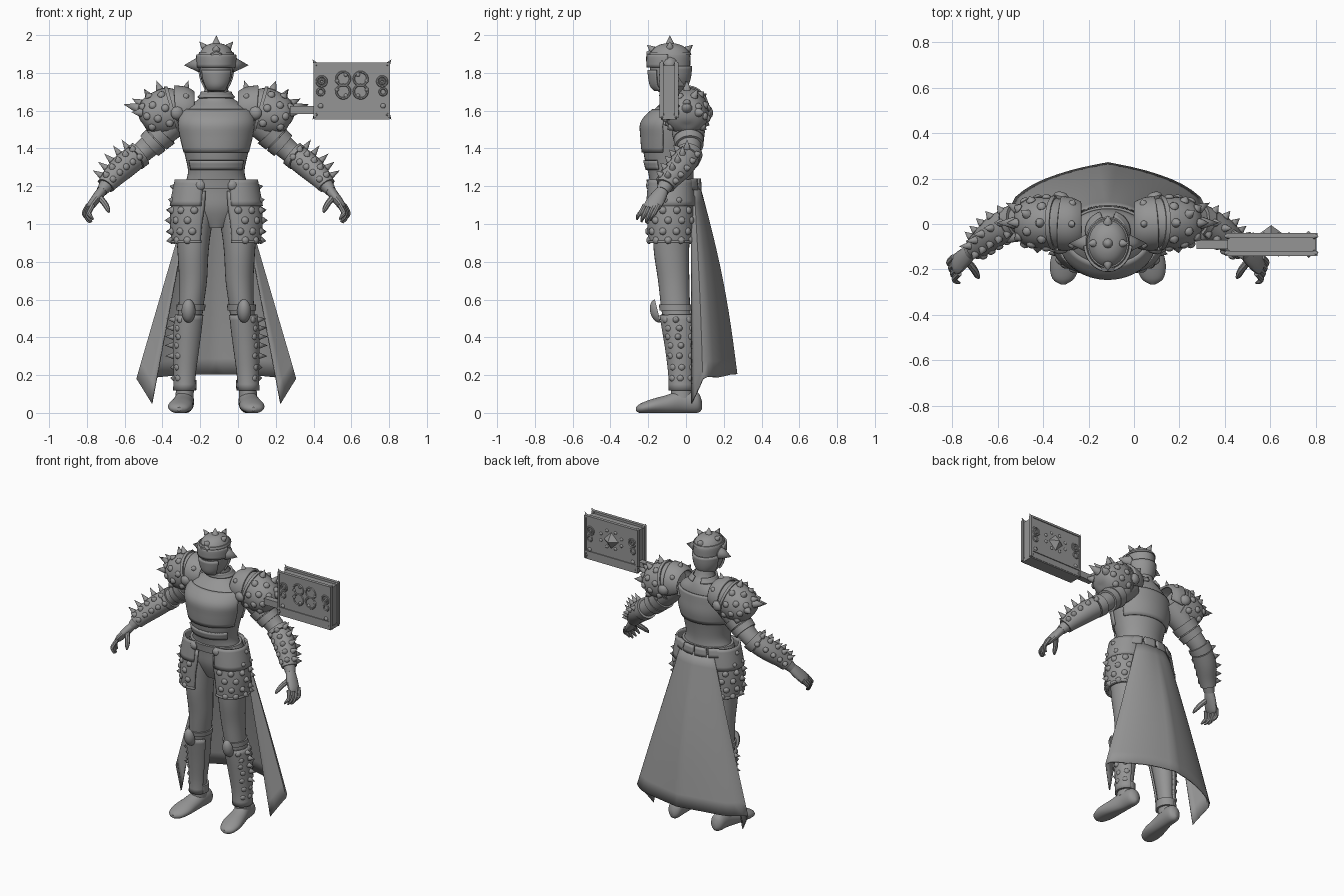
import bpy, bmesh, math, random
from mathutils import Vector, Matrix

random.seed(4)
cube = bpy.data.objects.get("Cube")
if cube:
    bpy.data.objects.remove(cube)

CX = -0.115                       # body centre line
X, Y, Z = Vector((1, 0, 0)), Vector((0, 1, 0)), Vector((0, 0, 1))
made = []
grey = bpy.data.materials.new("plain_grey")
grey.use_nodes = True
grey.diffuse_color = (0.3, 0.3, 0.3, 1)
grey.node_tree.nodes["Principled BSDF"].inputs["Base Color"].default_value = (0.3, 0.3, 0.3, 1)


def finish(name, bm, mirror=False, thick=0, x0=CX, merge=False):
    if not thick:
        bmesh.ops.recalc_face_normals(bm, faces=bm.faces)
    me = bpy.data.meshes.new(name)
    bm.to_mesh(me)
    bm.free()
    me.materials.append(grey)
    ob = bpy.data.objects.new(name, me)
    ob.location.x = x0
    bpy.context.collection.objects.link(ob)
    if mirror:
        ob.modifiers.new("Mirror", 'MIRROR').use_mirror_merge = merge
    if thick:
        sol = ob.modifiers.new("Solidify", 'SOLIDIFY')
        sol.thickness, sol.offset = thick, 0
    made.append(ob)
    return ob


def sample(secs, t):
    """Smooth interpolation through the sections."""
    i = max(0, min(int(t), len(secs) - 2))
    f = t - i
    p = [secs[max(0, min(k, len(secs) - 1))] for k in range(i - 1, i + 3)]
    return [0.5 * (2 * b + (c - a) * f + (2 * a - 5 * b + 4 * c - d) * f * f
                   + (3 * b - a - 3 * c + d) * f ** 3) for a, b, c, d in zip(*p)]


def point(secs, t, ang, axis, off=0):
    x, y, z, a, b = sample(secs, t)
    u, v = X, (Y if axis == 'Z' else Z)
    if axis == 'P':               # rings square to the path
        d = Vector(sample(secs, t + .05)[:3]) - Vector(sample(secs, t - .05)[:3])
        d.normalize()
        v = (Y - d * d.y).normalized()
        u = d.cross(v)
    r = math.radians(ang)
    return Vector((x, y, z)) + u * (max(a, .001) + off) * math.cos(r) + v * (max(b, .001) + off) * math.sin(r)


def loft(name, secs, axis='Z', t0=0, t1=None, off=0, a0=0, a1=360, mirror=False, n=28, thick=0, flat=False):
    t1 = len(secs) - 1 if t1 is None else t1
    full = a1 - a0 == 360
    steps = max(2, math.ceil((t1 - t0) * 4))
    bm = bmesh.new()
    rows = []
    for j in range(steps + 1):
        t = t0 + (t1 - t0) * j / steps
        row = [point(secs, t, a0 + (a1 - a0) * k / n, axis, off) for k in range(n if full else n + 1)]
        if flat:
            for p in row:
                p.z = max(p.z, 0)
        rows.append([bm.verts.new(p) for p in row])
    for r, s in zip(rows, rows[1:]):
        for k in range(n):
            m = (k + 1) % len(r)
            bm.faces.new((r[k], r[m], s[m], s[k]))
    if full:
        bm.faces.new(rows[0])
        bm.faces.new(rows[-1])
    return finish(name, bm, mirror, 0 if full else (thick or .012))


def add_spike(bm, p, nrm, r, h):
    """A pointed cone on a round foot, or a round stud when h is 0."""
    m = Matrix.Translation(p) @ nrm.to_track_quat('Z', 'Y').to_matrix().to_4x4()
    bmesh.ops.create_uvsphere(bm, u_segments=10, v_segments=6, radius=r, matrix=m @ Matrix.Diagonal((1, 1, .65, 1)))
    if h:
        bmesh.ops.create_cone(bm, segments=10, radius1=r * .92, radius2=0, depth=h,
                              matrix=m @ Matrix.Translation((0, 0, h / 2 + r * .2)))


def spikes(name, secs, spots, axis='Z', off=0, mirror=True):
    bm = bmesh.new()
    for t, ang, r, h in spots:
        p = point(secs, t, ang, axis, off)
        nrm = (point(secs, t + .05, ang, axis) - point(secs, t - .05, ang, axis)).cross(
            point(secs, t, ang + 3, axis) - point(secs, t, ang - 3, axis))
        if nrm.dot(p - Vector(sample(secs, t)[:3])) < 0:
            nrm.negate()
        add_spike(bm, p, nrm.normalized(), r, h)
    return finish(name, bm, mirror)


def boxes(name, items, x0=0):
    bm = bmesh.new()
    for lo, hi in items:
        lo, hi = Vector(lo), Vector(hi)
        bmesh.ops.create_cube(bm, size=1, matrix=Matrix.Translation((lo + hi) / 2) @ Matrix.Diagonal((*(hi - lo), 1)))
    return finish(name, bm, x0=x0)


# Torso, breastplate and belt
torso = [(0, -.075, .98, .06, .06), (0, -.07, 1.08, .165, .105), (0, -.07, 1.18, .175, .115),
         (0, -.08, 1.27, .15, .12), (0, -.085, 1.36, .165, .137), (0, -.08, 1.46, .19, .152),
         (0, -.08, 1.54, .2, .15), (0, -.05, 1.61, .17, .115), (0, -.03, 1.66, .095, .08),
         (0, -.04, 1.70, .065, .066), (0, -.06, 1.77, .06, .065)]
loft("torso", torso, n=36)
loft("breastplate", torso, t0=4.2, t1=6.9, off=.004, a0=-165, a1=-15)
loft("backplate", torso, t0=4.4, t1=6.8, off=.004, a0=20, a1=160)
loft("belly_band", torso, t0=3.2, t1=3.75, off=.004, a0=-150, a1=-30)
loft("belt", torso, t0=2.05, t1=2.6, off=.016, n=36)
for k in range(4):
    loft("belt_pouch", torso, t0=2.0, t1=2.65, off=.028, a0=38 + 27 * k, a1=61 + 27 * k, n=6, thick=.02)
loft("collar", torso, t0=8.2, t1=9, off=.01, a0=-250, a1=70)
spikes("belt_discs", torso, [(2.25, -62, .03, 0)], off=.018)

# Helmet
head = [(0, -.09, 1.70, .04, .055), (0, -.088, 1.73, .062, .088), (0, -.085, 1.78, .083, .102),
        (0, -.085, 1.85, .09, .108), (0, -.085, 1.9, .088, .106), (0, -.085, 1.935, .067, .08),
        (0, -.085, 1.953, .036, .042), (0, -.085, 1.957, .001, .001)]
loft("helmet", head)
loft("face_mask", head, t0=.4, t1=2.5, off=.008, a0=-140, a1=-40)
loft("visor", head, t0=2.7, t1=3.9, off=.011, a0=-175, a1=-5)
loft("helmet_band", head, t0=3.9, t1=4.25, off=.006)
loft("neck_guard", head, t0=.6, t1=2.8, off=.004, a0=15, a1=165)
spikes("helmet_side_spikes", head, [(2.9, 0, .04, .07)], off=.004)
spikes("helmet_crown_spikes", head, [(4.6, -90, .02, .035), (4.6, 90, .02, .035), (5.1, 0, .018, .035),
                                     (5.1, 180, .018, .035)], mirror=False)
bm = bmesh.new()
add_spike(bm, Vector((0, -.085, 1.955)), Z, .022, .04)
bmesh.ops.create_cone(bm, cap_ends=True, segments=6, radius1=.036, radius2=.028, depth=.02,
                      matrix=Matrix.Translation((0, -.198, 1.885)) @ Matrix.Rotation(math.pi / 2, 4, 'X'))
finish("crown_spike_and_brow_plate", bm)

# Arms and gauntlets
arm = [(.17, .005, 1.59, .08, .085), (.24, .01, 1.525, .078, .082), (.32, .015, 1.445, .064, .068),
       (.405, .015, 1.37, .056, .058), (.49, -.03, 1.305, .058, .06), (.555, -.085, 1.24, .046, .048),
       (.605, -.125, 1.175, .03, .034)]
loft("arms", arm, 'P', mirror=True)
for a, b in ((1.5, 1.95), (2.0, 2.4)):
    loft("upper_arm_bands", arm, 'P', a, b, .012, mirror=True)
loft("elbow_cuffs", arm, 'P', 2.95, 3.3, .014, mirror=True)
loft("gauntlets", arm, 'P', 3.35, 5.5, .01, mirror=True)
spikes("gauntlet_spikes", arm, [(3.3 + .48 * k, a, .018, h) for k in range(5)
                                for a, h in ((0, .05), (-50, .03), (55, .03), (-100, 0))], 'P', .01)

# Hands
loft("palms", [(.598, -.12, 1.185, .026, .03), (.628, -.145, 1.145, .026, .042),
               (.662, -.175, 1.1, .022, .046), (.675, -.185, 1.08, .015, .036)], 'P', n=14, mirror=True)
for k in range(4):
    bx, by = .678 - .008 * k, -.145 - .024 * k
    drop = .012 * abs(k - 1.3)
    loft("fingers", [(bx, by, 1.1, .013, .013), (bx + .02, by - .022, 1.06, .013, .013),
                     (bx + .014, by - .036, 1.025 + drop, .011, .011),
                     (bx - .002, by - .042, 1.003 + drop, .005, .005)], 'P', n=8, mirror=True)
loft("thumbs", [(.625, -.155, 1.15, .016, .016), (.592, -.195, 1.11, .016, .016),
                (.575, -.225, 1.08, .013, .013), (.568, -.238, 1.062, .005, .005)], 'P', n=8, mirror=True)

# Shoulder armour
pad = [(.185, .005, 1.615, .1, .1), (.24, .005, 1.6, .125, .112), (.31, .005, 1.578, .118, .113),
       (.365, .005, 1.553, .092, .095), (.39, .005, 1.54, .05, .055), (.395, .005, 1.537, .001, .001)]
flange = [(.12, 0, 1.615, .08, .092), (.16, 0, 1.615, .105, .108), (.21, .003, 1.61, .118, .112)]
loft("shoulder_pads", pad, 'P', mirror=True)
loft("shoulder_pad_rims", pad, 'P', .75, 1.0, .008, mirror=True)
loft("shoulder_flanges", flange, 'P', a0=-120, a1=120, mirror=True, thick=.015)
spots = [(t, a + (20 if t == 2.1 else 0), .021, .045 if abs(a) < 40 else (.02 if a % 80 else 0))
         for t in (1.35, 2.1, 2.9) for a in range(-120, 121, 40)]
spikes("shoulder_spikes", pad, spots + [(3.4, 0, .028, .075), (3.4, 50, .024, .05), (3.4, -50, .024, .05)], 'P')
spikes("shoulder_discs", pad, [(.55, -100, .037, 0), (.55, 100, .037, 0)], 'P', .008)
spikes("flange_spikes", flange, [(.9, 0, .016, .035), (.9, -55, .016, .02), (.9, 55, .016, .02)], 'P', .005)

# Legs and feet
leg = [(.09, -.07, 1.12, .1, .1), (.118, -.075, .98, .094, .1), (.123, -.077, .85, .082, .093),
       (.123, -.065, .7, .074, .083), (.134, -.055, .56, .066, .077), (.146, -.04, .45, .066, .074),
       (.155, -.03, .34, .06, .066), (.163, -.025, .2, .048, .054), (.168, -.022, .08, .048, .058)]
loft("legs", leg, mirror=True)
loft("knee_straps", leg, t0=3.9, t1=4.15, off=.01, mirror=True)
loft("greaves", leg, t0=4.35, t1=7.6, off=.009, a0=-150, a1=80, mirror=True)
loft("ankle_cuffs", leg, t0=7.2, t1=7.6, off=.013, mirror=True)
spikes("greave_spikes", leg, [(4.6 + .42 * k, a + 8 * (k % 2), .019, h) for k in range(7)
                              for a, h in ((-5, .045 if k < 5 else .02), (-48, .014 if k % 2 else 0), (45, 0))], off=.009)
loft("feet", [(.162, .085, .04, .012, .02), (.163, .06, .055, .043, .055), (.168, -.02, .06, .05, .062),
              (.18, -.1, .045, .058, .05), (.19, -.18, .035, .065, .038), (.196, -.24, .024, .048, .026),
              (.197, -.265, .02, .012, .01)], 'Y', mirror=True, flat=True)
bm = bmesh.new()
bmesh.ops.create_uvsphere(bm, u_segments=20, v_segments=12, radius=1,
                          matrix=Matrix.Translation((.147, -.148, .54)) @ Matrix.Rotation(.25, 4, 'X')
                          @ Matrix.Diagonal((.037, .042, .064, 1)))
bmesh.ops.bisect_plane(bm, geom=bm.verts[:] + bm.edges[:] + bm.faces[:], plane_co=(0, -.15, .54),
                       plane_no=(0, 1, .25), clear_outer=True)
bmesh.ops.holes_fill(bm, edges=[e for e in bm.edges if e.is_boundary])
finish("knee_pads", bm, True)

# Hip and thigh armour
hip = [(.1, -.08, 1.235, .105, .105), (.113, -.08, 1.1, .118, .116), (.125, -.082, 1.0, .112, .115),
       (.128, -.082, .9, .1, .11)]
loft("thigh_plates", hip, t0=.5, t1=3, a0=-115, a1=75, mirror=True, thick=.016)
loft("hip_plates", hip, t0=0, t1=1.05, off=.009, a0=-105, a1=80, mirror=True)
loft("thigh_plate_rims", hip, t0=2.8, t1=3, off=.008, a0=-116, a1=76, mirror=True)
spikes("thigh_spikes", hip, [(t, a + (14 if k % 2 else 0), .02, .026 if -35 < a < 45 else 0)
                             for k, t in enumerate((1.25, 1.8, 2.35, 2.8)) for a in range(-90, 60, 35)], off=.007)
spikes("hip_spikes", hip, [(.35, 5, .016, .02), (.8, 20, .016, .02), (.8, -15, .016, .02)], off=.012)

# Cape
top = [(0, .072, 1.2), (.05, .07, 1.2), (.09, .06, 1.2), (.125, .042, 1.19), (.13, .03, 1.17)]
hem = [(0, .268, .205), (.165, .232, .202), (.325, .172, .188), (.42, .09, .18), (.34, .03, .05)]
bm = bmesh.new()
rows = []
for j in range(13):
    f = j / 12
    row = []
    for i in range(13):
        t = i / 3
        a, b = (Vector(sample(s, t)) if t < 3 else Vector(s[3]).lerp(Vector(s[4]), t - 3) for s in (top, hem))
        p = a.lerp(b, f)
        p.y += .022 * math.sin(math.pi * f) * max(0, 1 - t / 4)
        row.append(bm.verts.new(p))
    rows.append(row)
for r, s in zip(rows, rows[1:]):
    for k in range(12):
        bm.faces.new((r[k], r[k + 1], s[k + 1], s[k]))
finish("cape", bm, True, .008, merge=True)

# Floating book on its bracket
BX, BZ = .603, 1.71
boxes("book_covers", [((.4, -.135, 1.56), (.806, -.119, 1.855)), ((.4, -.061, 1.56), (.806, -.045, 1.855))])
boxes("book_pages", [((.412, -.12, 1.575), (.798, -.06, 1.84))])
boxes("book_spine", [((.405, -.133, 1.553), (.802, -.047, 1.575))])
boxes("book_bracket", [((.275, -.11, 1.582), (.42, -.07, 1.625))])
frame = []
for y0, y1 in ((-.141, -.134), (-.046, -.039)):
    frame += [((.4, y0, z), (.806, y1, z + .013)) for z in (1.6, 1.842)]
    frame += [((x, y0, 1.56), (x + .012, y1, 1.855)) for x in (.4, .794)]
boxes("book_edging", frame)
bm = bmesh.new()
for sx in (-1, 1):
    for y in (-.127, -.053):
        for sz in (-1, 1):
            d = Vector((sx * .7, 0, sz)).normalized()
            add_spike(bm, Vector((BX + sx * .19, y, BZ + .002 + sz * .132)), d, .013, .03)
for y, d in ((-.135, -Y), (-.045, Y)):
    for k in range(8):
        a = math.pi * (k + .5) / 4
        add_spike(bm, Vector((BX + .085 * math.cos(a), y, BZ + .025 + .06 * math.sin(a))), d, .011, 0)
    for sx in (-1, 1):
        add_spike(bm, Vector((BX + sx * .165, y, BZ - .085)), d, .014, .012)
finish("book_studs", bm, x0=0)
bm = bmesh.new()
bmesh.ops.create_cone(bm, segments=4, radius1=.055, radius2=0, depth=.04,
                      matrix=Matrix.Translation((BX, -.025, BZ + .02)) @ Matrix.Rotation(-math.pi / 2, 4, 'X'))
finish("book_gem", bm, x0=0)


def ring(name, x, y, z, r, w=.006):
    bpy.ops.mesh.primitive_torus_add(location=(x, y, z), rotation=(math.pi / 2, 0, 0), major_radius=r,
                                     minor_radius=w, major_segments=20, minor_segments=6)
    ob = bpy.context.object
    ob.name = name
    ob.data.materials.append(grey)
    made.append(ob)


for sx in (-1, 1):
    for sz in (-1, 1):
        ring("book_front_motif", BX + sx * .046, -.136, BZ + .025 + sz * .034, .036)
    for y in (-.136, -.044):
        ring("book_scroll", BX + sx * .16, y, BZ + .045, .026)
        ring("book_scroll_inner", BX + sx * .16, y, BZ + .045, .012)
        ring("book_scroll_tail", BX + sx * .165, y, BZ - .01, .018)

# Smooth shading with sharp edges kept
bpy.ops.object.select_all(action='DESELECT')
for ob in made:
    ob.select_set(True)
bpy.context.view_layer.objects.active = made[0]
bpy.ops.object.shade_smooth_by_angle(angle=math.radians(40))
